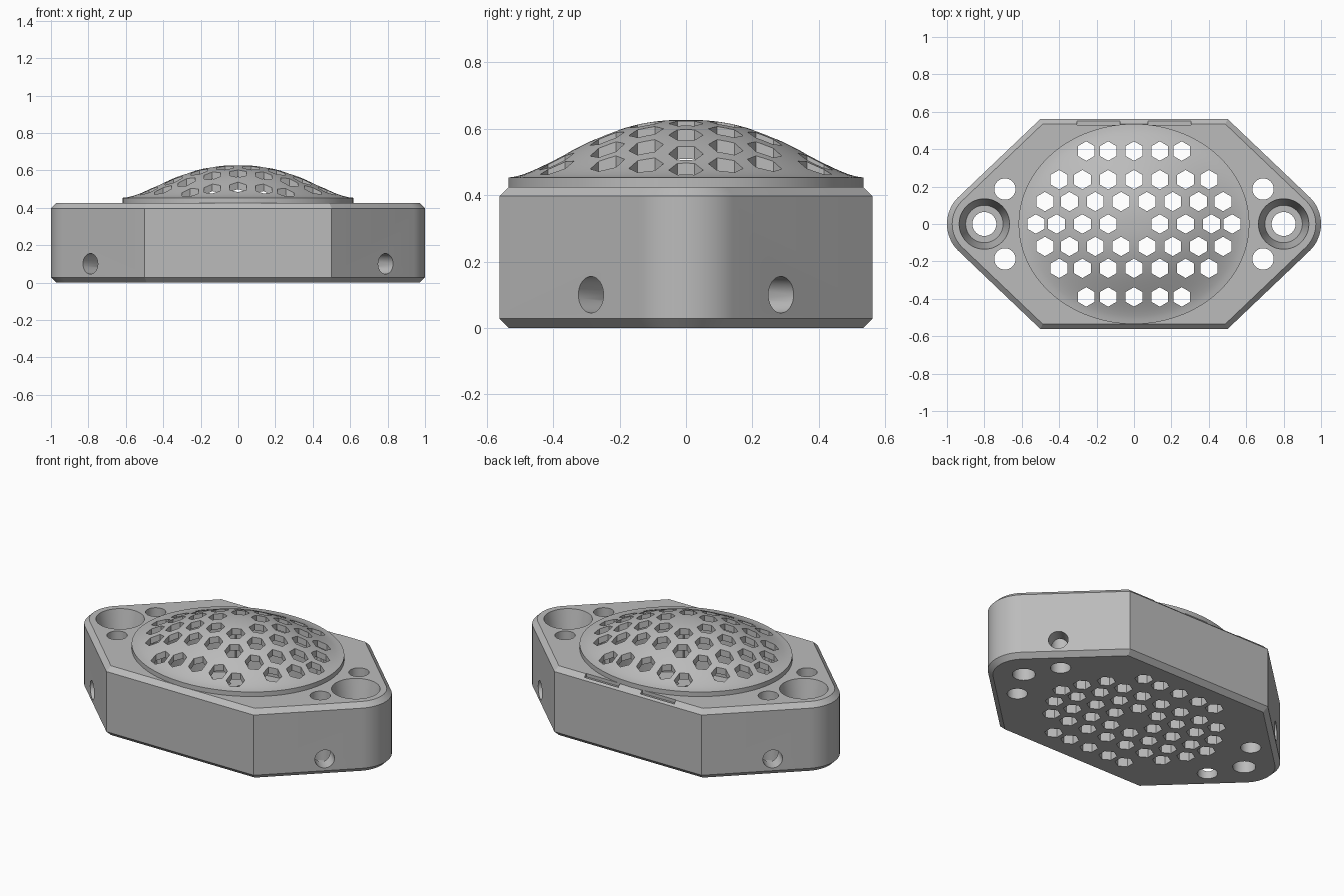
import bpy, bmesh, math
from mathutils import Matrix, Vector

if "Cube" in bpy.data.objects:
    bpy.data.objects.remove(bpy.data.objects["Cube"], do_unlink=True)

grey = bpy.data.materials.new("plain_grey")
grey.use_nodes = True
grey.diffuse_color = (0.5, 0.5, 0.5, 1)
grey.node_tree.nodes["Principled BSDF"].inputs["Base Color"].default_value = (0.5, 0.5, 0.5, 1)


def finish(bm, name):
    bmesh.ops.recalc_face_normals(bm, faces=bm.faces)
    mesh = bpy.data.meshes.new(name)
    bm.to_mesh(mesh)
    bm.free()
    mesh.materials.append(grey)
    obj = bpy.data.objects.new(name, mesh)
    bpy.context.collection.objects.link(obj)
    return obj


def lathe(bm, profile, steps, matrix=Matrix()):
    """Spin an (r, z) profile about z, then place it."""
    part = bmesh.new()
    verts = [part.verts.new((r, 0, z)) for r, z in profile]
    edges = [part.edges.new(pair) for pair in zip(verts, verts[1:])]
    bmesh.ops.spin(part, geom=verts + edges, axis=(0, 0, 1), cent=(0, 0, 0),
                   angle=math.tau, steps=steps)
    bmesh.ops.remove_doubles(part, verts=part.verts, dist=1e-5)
    bmesh.ops.transform(part, matrix=matrix, verts=part.verts)
    temp = bpy.data.meshes.new("temp")
    part.to_mesh(temp)
    part.free()
    bm.from_mesh(temp)
    bpy.data.meshes.remove(temp)


def prism(bm, sides, radius, depth, matrix):
    bmesh.ops.create_cone(bm, cap_ends=True, segments=sides, radius1=radius,
                          radius2=radius, depth=depth, matrix=matrix)


def cut(obj, bm):
    """Subtract the cutter mesh and bake the result."""
    cutter = finish(bm, "cutter")
    cutter.hide_render = True
    mod = obj.modifiers.new("cut", "BOOLEAN")
    mod.operation, mod.solver, mod.object = "DIFFERENCE", "EXACT", cutter
    graph = bpy.context.evaluated_depsgraph_get()
    baked = bpy.data.meshes.new_from_object(obj.evaluated_get(graph))
    obj.modifiers.clear()
    obj.data = baked
    bpy.data.objects.remove(cutter, do_unlink=True)


def grille(bm):
    """Hexagonal through holes: centred rows alternate with shifted rows."""
    pitch = 0.138
    rows = [(0, [1, 2, 3, 3.8]), (0.12, [0.5, 1.5, 2.5, 3.45]),
            (0.237, [0, 1, 2, 2.9]), (0.39, [0, 1, 1.85])]
    for y, columns in rows:
        for x in {s * c * pitch for c in columns for s in (-1, 1)}:
            for v in {y, -y}:
                prism(bm, 6, 0.052, 2, Matrix.Translation((x, v, 0)))


# Housing: flat sides, slanted shoulders, rounded ends, chamfered rims
TOP, CHAMFER = 0.425, 0.028
arc = [math.radians(-45 + 90 * i / 16) for i in range(17)]
half = [(0.5, -0.562)] + [(0.8 + 0.2 * math.cos(a), 0.2 * math.sin(a)) for a in arc] + [(0.5, 0.562)]
outline = half + [(-x, -y) for x, y in half]


def inset(points, amount):
    result = []
    for i, p in enumerate(points):
        p = Vector(p)
        a = (p - Vector(points[i - 1])).normalized()
        b = (Vector(points[(i + 1) % len(points)]) - p).normalized()
        na, nb = Vector((-a.y, a.x)), Vector((-b.y, b.x))
        result.append(p + (na + nb) * amount / (1 + na.dot(nb)))
    return result


bm = bmesh.new()
small = inset(outline, CHAMFER)
rings = []
for points, z in [(small, 0), (outline, CHAMFER), (outline, TOP - CHAMFER), (small, TOP)]:
    rings.append([bm.verts.new((p[0], p[1], z)) for p in points])
n = len(outline)
for low, high in zip(rings, rings[1:]):
    for i in range(n):
        bm.faces.new((low[i], low[(i + 1) % n], high[(i + 1) % n], high[i]))
bm.faces.new(rings[0])
bm.faces.new(rings[-1])
housing = finish(bm, "housing")

# Oval chamber under the dome
RX, RY = 0.617, 0.535
bm = bmesh.new()
lathe(bm, [(0, 0.08), (0.89, 0.08), (0.89, 0.6), (0, 0.6)], 96, Matrix.Diagonal((RX, RY, 1, 1)))
cut(housing, bm)

# Grille in the floor
bm = bmesh.new()
grille(bm)
cut(housing, bm)

# Funnel mounting holes and the small vertical holes beside them
bm = bmesh.new()
for s in (-1, 1):
    lathe(bm, [(0, -0.1), (0.064, -0.1), (0.064, 0.25), (0.1, 0.25), (0.135, TOP),
               (0.135, 0.5), (0, 0.5)], 48, Matrix.Translation((0.8 * s, 0, 0)))
    for t in (-1, 1):
        prism(bm, 32, 0.057, 2, Matrix.Translation((0.69 * s, 0.187 * t, 0)))
cut(housing, bm)

# Side holes running into the small vertical holes
bm = bmesh.new()
for s in (-1, 1):
    for t in (-1, 1):
        turn = Vector((s, t, 0)).to_track_quat("Z", "Y").to_matrix().to_4x4()
        place = Matrix.Translation((0.79 * s, 0.287 * t, 0.1))
        prism(bm, 32, 0.055, 0.28, place @ turn)
cut(housing, bm)

# Two shallow notches along the back rim
bm = bmesh.new()
for s in (-1, 1):
    bmesh.ops.create_cube(bm, size=1, matrix=Matrix.Translation((0.19 * s, 0.54, TOP))
                          @ Matrix.Diagonal((0.23, 0.02, 0.04, 1)))
cut(housing, bm)


# Domed oval cover with a thin flange
def dome_z(t):
    return 0.453 + 0.174 * max(0, 1 - t ** 2.3) ** 1.7


steps = 24
outer = [(i / steps, dome_z(i / steps)) for i in range(steps + 1)]
inner = [(0.9 * i / steps, dome_z(0.9 * i / steps) - 0.038) for i in range(steps, -1, -1)]
bm = bmesh.new()
lathe(bm, outer + [(1, 0.42), (0.9, 0.42)] + inner, 96, Matrix.Diagonal((RX, RY, 1, 1)))
cover = finish(bm, "domed_cover")
bm = bmesh.new()
grille(bm)
cut(cover, bm)

# Smooth curves, crisp edges
bpy.ops.object.select_all(action="DESELECT")
for obj in (housing, cover):
    obj.select_set(True)
    bpy.context.view_layer.objects.active = obj
bpy.ops.object.shade_smooth_by_angle(angle=math.radians(25))
